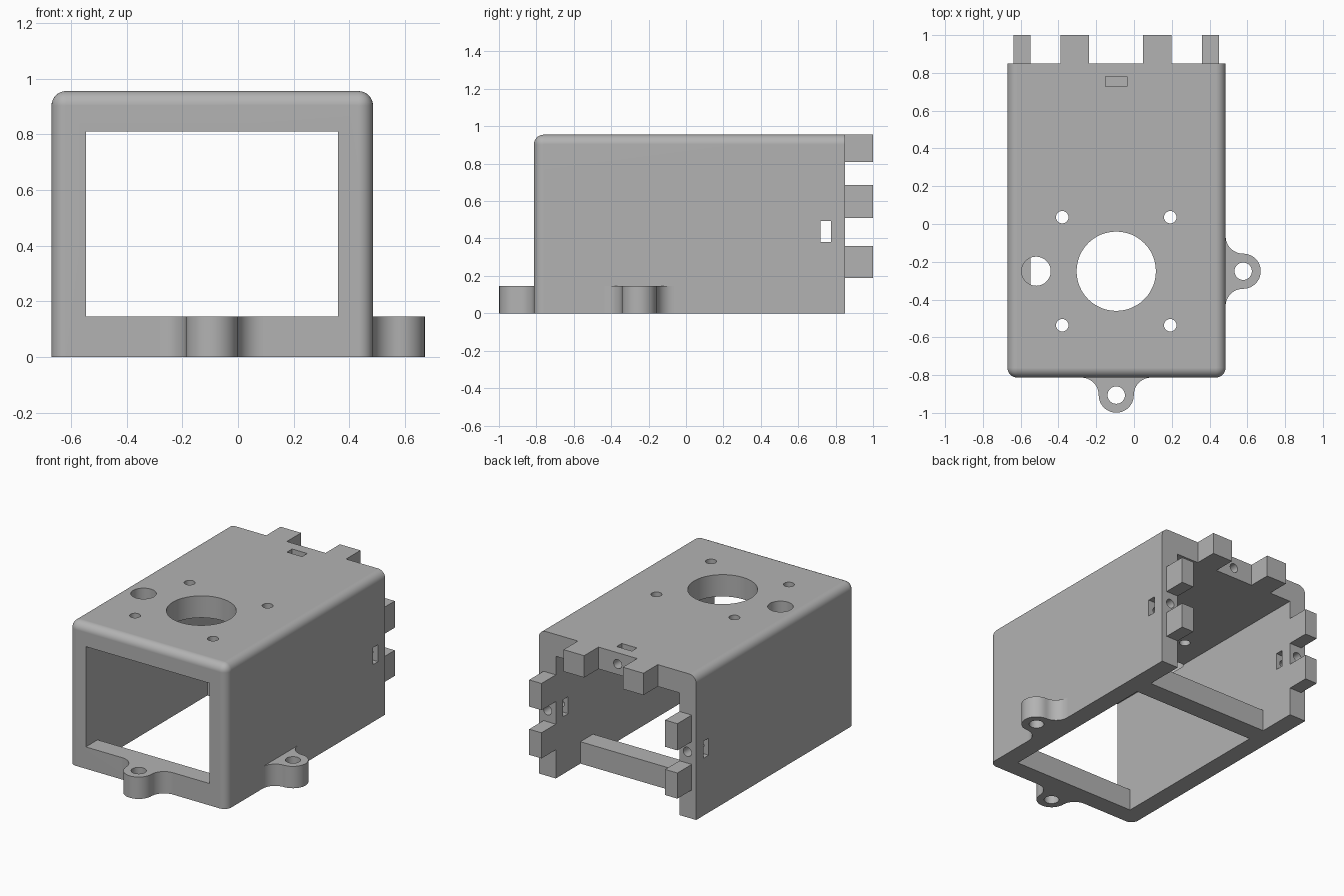
import bpy, bmesh, math
from mathutils import Matrix, Vector

if "Cube" in bpy.data.objects:
    bpy.data.objects.remove(bpy.data.objects["Cube"])

# overall body limits
X0, X1 = -0.67, 0.485
Y0, Y1 = -0.813, 0.85
TOP = 0.955
IN0, IN1, CEIL = -0.547, 0.36, 0.81   # inner cavity
BAR = 0.145                           # height of lower bars and lugs
MID = (X0 + X1) / 2

grey = bpy.data.materials.new("plain_grey")
grey.diffuse_color = (0.45, 0.45, 0.45, 1)
grey.use_nodes = True
grey.node_tree.nodes["Principled BSDF"].inputs["Base Color"].default_value = grey.diffuse_color


def finish(bm, name):
    bmesh.ops.recalc_face_normals(bm, faces=bm.faces)
    me = bpy.data.meshes.new(name)
    bm.to_mesh(me)
    bm.free()
    me.materials.append(grey)
    ob = bpy.data.objects.new(name, me)
    bpy.context.collection.objects.link(ob)
    return ob


def box_bm(x0, x1, y0, y1, z0, z1):
    bm = bmesh.new()
    size = Matrix.Diagonal((x1 - x0, y1 - y0, z1 - z0, 1))
    place = Matrix.Translation(((x0 + x1) / 2, (y0 + y1) / 2, (z0 + z1) / 2))
    bmesh.ops.create_cube(bm, size=1, matrix=place @ size)
    return bm


def box(name, *lims):
    return finish(box_bm(*lims), name)


def cylinder(name, start, end, r, seg=48):
    a, b = Vector(start), Vector(end)
    turn = (b - a).to_track_quat('Z', 'Y').to_matrix().to_4x4()
    bm = bmesh.new()
    bmesh.ops.create_cone(bm, cap_ends=True, segments=seg, radius1=r, radius2=r,
                          depth=(b - a).length,
                          matrix=Matrix.Translation((a + b) / 2) @ turn)
    return finish(bm, name)


def prism(name, points, direction, matrix=Matrix()):
    bm = bmesh.new()
    face = bm.faces.new([bm.verts.new(p) for p in points])
    out = bmesh.ops.extrude_face_region(bm, geom=[face])
    verts = [v for v in out["geom"] if isinstance(v, bmesh.types.BMVert)]
    bmesh.ops.translate(bm, vec=direction, verts=verts)
    bm.transform(matrix)
    return finish(bm, name)


def activate(ob):
    bpy.ops.object.select_all(action='DESELECT')
    ob.select_set(True)
    bpy.context.view_layer.objects.active = ob


def cut(ob, cutter):
    activate(ob)
    mod = ob.modifiers.new("cut", 'BOOLEAN')
    mod.operation, mod.solver, mod.object = 'DIFFERENCE', 'EXACT', cutter
    bpy.ops.object.modifier_apply(modifier=mod.name)
    bpy.data.objects.remove(cutter)


def smooth(ob):
    activate(ob)
    bpy.ops.object.shade_smooth_by_angle(angle=math.radians(30))
    ob.modifiers.new("normals", 'WEIGHTED_NORMAL').keep_sharp = True


# housing block, rounded except along the bottom and the back
bm = box_bm(X0, X1, Y0, Y1, 0, TOP)
rounded = [e for e in bm.edges
           if not all(v.co.z < 0.01 for v in e.verts)
           and not all(v.co.y > Y1 - 0.01 for v in e.verts)]
bmesh.ops.bevel(bm, geom=rounded, offset=0.052, segments=8, profile=0.5,
                affect='EDGES')
housing = finish(bm, "housing")

# cavity open at front, back and bottom, leaving a bar under the window
side = [(-1.2, BAR), (-0.69, BAR), (-0.69, -0.2), (1.2, -0.2),
        (1.2, CEIL), (-1.2, CEIL)]
cut(housing, prism("cavity", [(IN0, y, z) for y, z in side], (IN1 - IN0, 0, 0)))

# round holes in the top: centre, four corners, one at the left
HX, HY = -0.094, -0.25
holes = [(HX, HY, 0.21), (-0.518, HY, 0.077)]
holes += [(HX + sx * 0.286, HY + sy * 0.286, 0.033)
          for sx in (-1, 1) for sy in (-1, 1)]
for x, y, r in holes:
    cut(housing, cylinder("hole", (x, y, 0.80), (x, y, 1.2), r))

# nut slots through both sides and into the top
cut(housing, box("side_slot", -1, 1, 0.72, 0.775, 0.38, 0.493))
cut(housing, box("top_slot", -0.15, -0.038, 0.727, 0.781, 0.835, 1.2))

# screw holes in the back edges
for x, z in ((0.42, 0.435), (-0.605, 0.435), (HX, 0.88)):
    cut(housing, cylinder("screw_hole", (x, 0.66, z), (x, 1.1, z), 0.03, 32))
smooth(housing)

# cross bar between the side walls
box("cross_bar", IN0, IN1, 0.46, 0.592, 0, BAR)

# tabs along the top and sides of the back opening
for i, (x0, x1) in enumerate(((-0.388, -0.237), (0.047, 0.198))):
    box(f"top_tab_{i + 1}", x0, x1, Y1, 1.0, CEIL, TOP)
for side_name, x0, x1 in (("left", -0.637, IN0), ("right", IN1, 0.45)):
    for level, z0, z1 in (("lower", 0.19, 0.36), ("upper", 0.51, 0.687)):
        box(f"{side_name}_{level}_tab", x0, x1, Y1, 1.0, z0, z1)

# mounting lugs with concave fillets and a screw hole
R = 0.093
right_half = [(R * math.sin(a), -R - R * math.cos(a), 0)
              for a in (math.radians(7.5 * i) for i in range(13))]
right_half += [(2 * R - R * math.cos(a), -R + R * math.sin(a), 0)
               for a in (math.radians(7.5 * i) for i in range(1, 13))]
outline = right_half + [(-x, y, z) for x, y, z in reversed(right_half[1:])]
for name, x, y, turn in (("front_lug", HX, Y0, 0), ("right_lug", X1, HY, 90)):
    place = Matrix.Translation((x, y, 0)) @ Matrix.Rotation(math.radians(turn), 4, 'Z')
    lug = prism(name, outline, (0, 0, BAR), place)
    c = place @ Vector((0, -R, 0))
    cut(lug, cylinder("lug_hole", (c.x, c.y, -0.1), (c.x, c.y, 0.3), 0.046, 32))
    smooth(lug)
